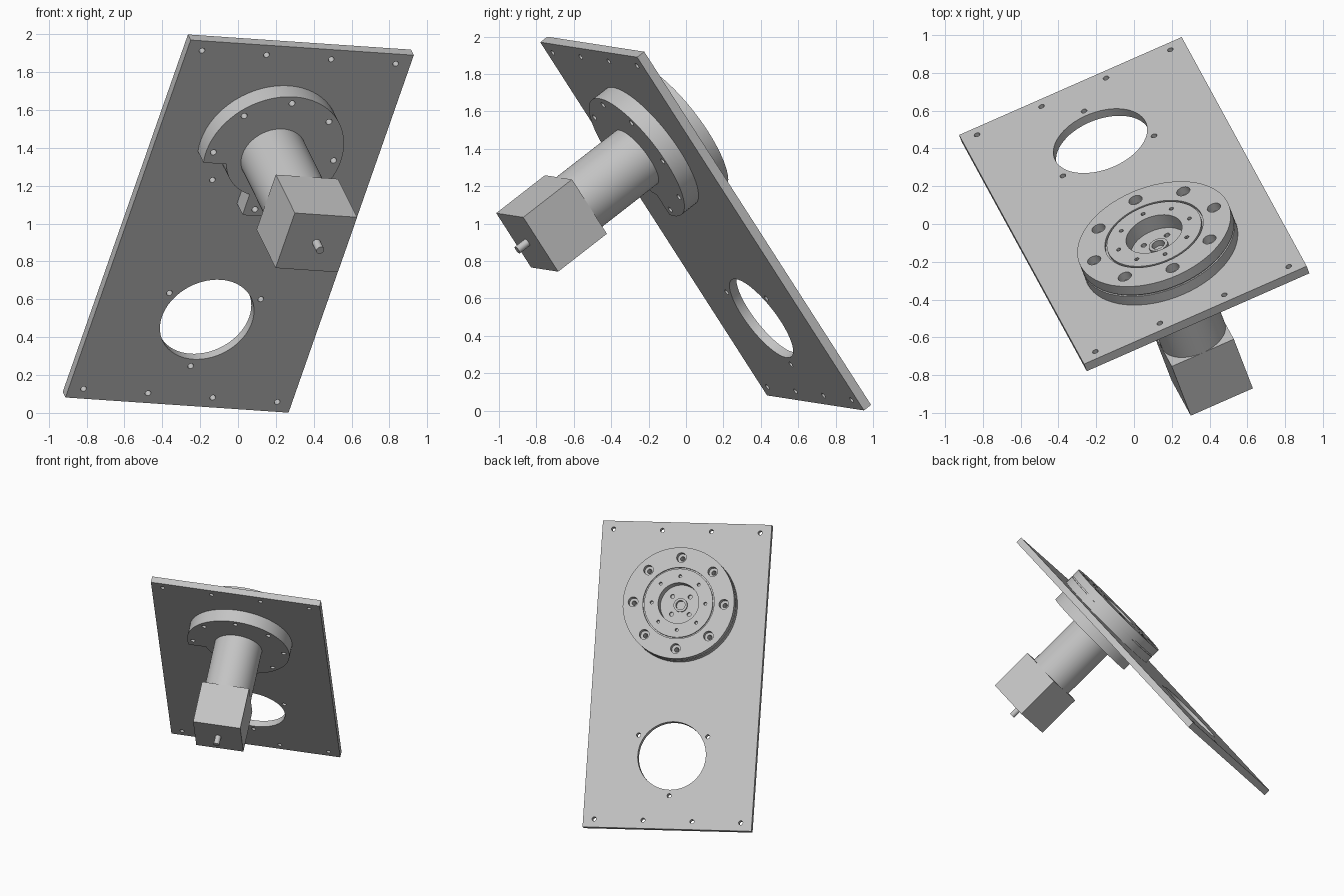
import bpy, bmesh
from math import sin, cos, pi, radians
from mathutils import Matrix, Vector

cube = bpy.data.objects.get("Cube")
if cube:
    bpy.data.objects.remove(cube)

steel = bpy.data.materials.new("light_grey_metal")
steel.use_nodes = True
grey = (0.55, 0.55, 0.55, 1)
steel.diffuse_color = grey
steel.node_tree.nodes["Principled BSDF"].inputs["Base Color"].default_value = grey

# Tilted frame: across the plate, along the plate, and out towards the motor
across = Vector((0.912, 0.401, -0.062)).normalized()
along = Vector((0.286, -0.517, 0.807))
along = (along - across * along.dot(across)).normalized()
out = across.cross(along)
frame = Matrix((across, along, out)).transposed().to_4x4()
frame.translation = (-0.006, 0.124, 1.015)

THICK, RING_C, HOLE_C = 0.05, 0.53, -0.61


def add(name, bm):
    bmesh.ops.recalc_face_normals(bm, faces=bm.faces[:])
    me = bpy.data.meshes.new(name)
    bm.to_mesh(me)
    bm.free()
    me.materials.append(steel)
    ob = bpy.data.objects.new(name, me)
    bpy.context.collection.objects.link(ob)
    return ob


def put_box(bm, size, centre):
    m = Matrix.Translation(centre) @ Matrix.Diagonal((*size, 1))
    bmesh.ops.create_cube(bm, size=1, matrix=m)


def put_rod(bm, r, x, y, z0, z1, seg=20):
    bmesh.ops.create_cone(bm, cap_ends=True, segments=seg, radius1=r, radius2=r,
                          depth=z1 - z0, matrix=Matrix.Translation((x, y, (z0 + z1) / 2)))


def circle(n, radius, cy, start=0):
    return [(radius * cos(start + 2 * pi * i / n), cy + radius * sin(start + 2 * pi * i / n))
            for i in range(n)]


def drill(ob, spots, r, z0, z1, seg=20):
    bm = bmesh.new()
    for x, y in spots:
        put_rod(bm, r, x, y, z0, z1, seg)
    cutter = add("hole_cutter", bm)
    cutter.hide_render = True
    mod = ob.modifiers.new("holes", "BOOLEAN")
    mod.operation, mod.solver, mod.object = "DIFFERENCE", "EXACT", cutter
    bpy.context.view_layer.update()
    cut = bpy.data.meshes.new_from_object(ob.evaluated_get(bpy.context.evaluated_depsgraph_get()))
    ob.modifiers.clear()
    ob.data = cut
    bpy.data.objects.remove(cutter)


bolts = circle(8, 0.347, RING_C)
parts = []

# Mounting plate with its large opening and screw holes
bm = bmesh.new()
put_box(bm, (1.29, 2.34, THICK), (0, 0, THICK / 2))
plate = add("mounting_plate", bm)
drill(plate, [(0, HOLE_C)], 0.26, -0.1, 0.2, 64)
edge_holes = [(x, y) for x in (-0.56, -0.187, 0.187, 0.56) for y in (-1.107, 1.107)]
drill(plate, edge_holes + circle(3, 0.305, HOLE_C, pi / 6) + bolts, 0.016, -0.1, 0.2)
parts.append(plate)

# Bearing ring on the back: turned profile of (radius, height)
profile = [(0, 0.02), (0.035, 0.02), (0.035, 0.055), (0.052, 0.055), (0.052, 0.04),
           (0.155, 0.04), (0.155, 0.13), (0.262, 0.13), (0.262, 0.115), (0.272, 0.115),
           (0.272, 0.13), (0.425, 0.13), (0.425, 0.07), (0.416, 0.07), (0.416, 0.06),
           (0.425, 0.06), (0.425, 0), (0, 0)]
bm = bmesh.new()
verts = [bm.verts.new((r, RING_C, -h)) for r, h in profile]
edges = [bm.edges.new(pair) for pair in zip(verts, verts[1:])]
bmesh.ops.spin(bm, geom=verts + edges, cent=(0, RING_C, 0), axis=(0, 0, 1),
               angle=2 * pi, steps=64, use_merge=True)
bmesh.ops.remove_doubles(bm, verts=bm.verts[:], dist=0.0001)
ring = add("bearing_ring", bm)
drill(ring, bolts, 0.037, -0.2, -0.08)
drill(ring, bolts, 0.017, -0.1, 0.1)
drill(ring, circle(8, 0.205, RING_C), 0.012, -0.2, -0.1, 12)
drill(ring, circle(4, 0.095, RING_C, pi / 4), 0.016, -0.1, -0.015, 12)
parts.append(ring)

# Front flange: a disc with one quarter stepped back to a smaller radius
def arc(r, a0, a1, n):
    steps = [radians(a0 + (a1 - a0) * i / n) for i in range(n + 1)]
    return [(r * cos(a), RING_C + r * sin(a), THICK) for a in steps]

bm = bmesh.new()
outline = arc(0.39, -98.8, 190.3, 52) + arc(0.26, 195.5, 256.7, 12)
face = bm.faces.new([bm.verts.new(p) for p in outline])
top = bmesh.ops.extrude_face_region(bm, geom=[face])["geom"]
bmesh.ops.translate(bm, verts=[g for g in top if isinstance(g, bmesh.types.BMVert)],
                    vec=(0, 0, 0.1))
flange = add("front_flange", bm)
drill(flange, bolts, 0.017, 0, 0.3)
parts.append(flange)

# Gearbox barrel, square motor and its rear shaft
bm = bmesh.new()
put_rod(bm, 0.18, 0, RING_C, 0.145, 0.58, 64)
parts.append(add("gearbox_barrel", bm))
bm = bmesh.new()
put_box(bm, (0.36, 0.36, 0.345), (0, RING_C, 0.7525))
parts.append(add("motor_body", bm))
bm = bmesh.new()
put_rod(bm, 0.022, 0, RING_C, 0.92, 0.995, 24)
parts.append(add("motor_shaft", bm))

# Tilt everything into place and smooth the round walls
bpy.ops.object.select_all(action="DESELECT")
for ob in parts:
    ob.data.transform(frame)
    ob.select_set(True)
bpy.context.view_layer.objects.active = plate
bpy.ops.object.shade_smooth_by_angle(angle=radians(30))
